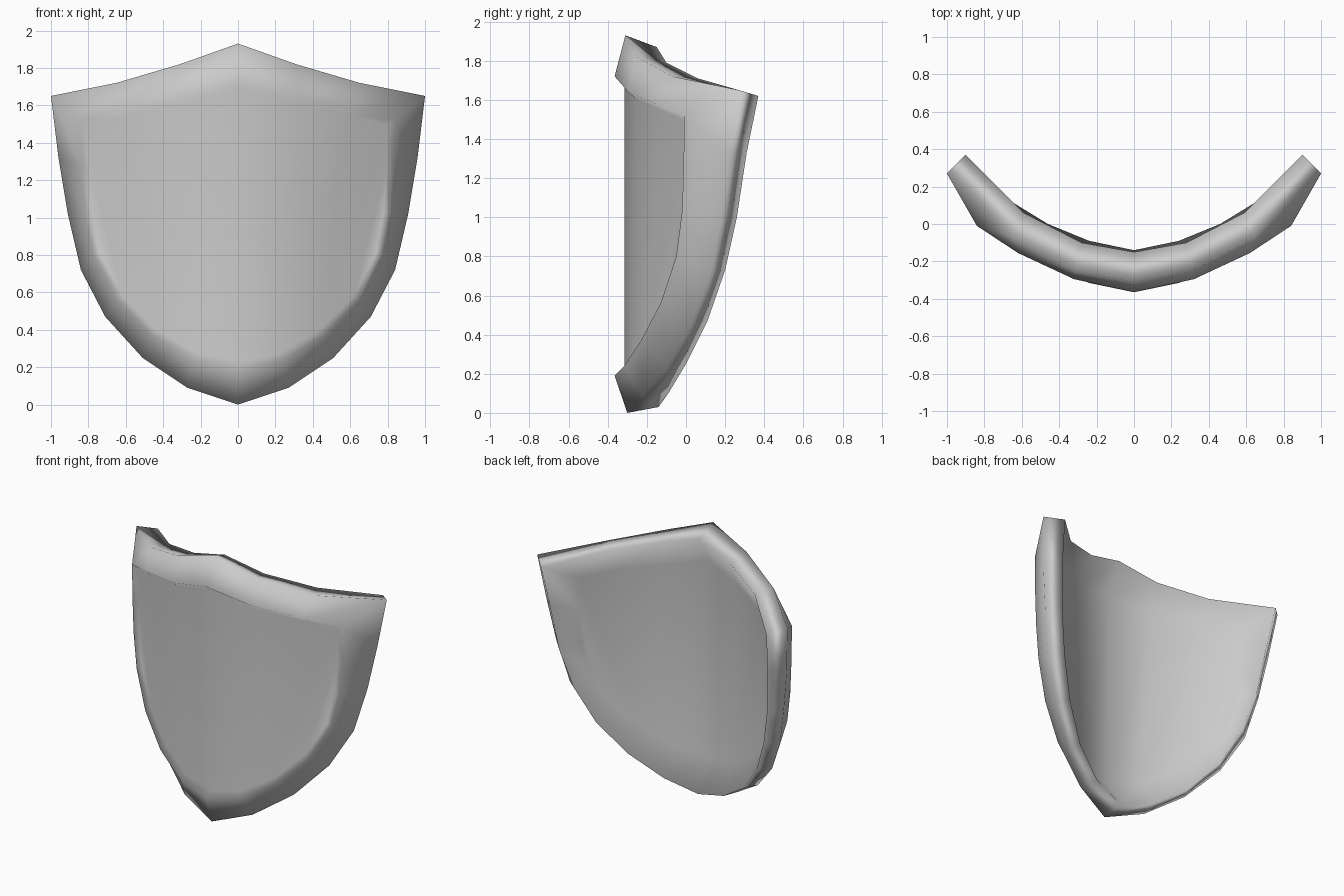
import bpy, bmesh

if "Cube" in bpy.data.objects:
    bpy.data.objects.remove(bpy.data.objects["Cube"])

# Half-outlines, running from top peak -> upper corner -> down the side -> bottom tip
outer_front = [(0, -.31, 1.93), (.31, -.25, 1.82), (.65, -.07, 1.72), (1, .27, 1.65),
               (.96, .22, 1.32), (.91, .18, 1.02), (.84, .125, .72), (.71, .03, .47),
               (.51, -.09, .25), (.27, -.22, .09), (0, -.30, 0)]
rim_ridge = [(0, -.365, 1.72), (.32, -.295, 1.64), (.62, -.155, 1.58), (.84, -.01, 1.52),
             (.835, -.012, 1.27), (.82, -.02, 1.03), (.775, -.05, .80), (.65, -.13, .56),
             (.46, -.23, .37), (.24, -.315, .24), (0, -.365, .19)]
outer_back = [(0, -.15, 1.87), (.28, -.10, 1.79), (.59, .06, 1.71), (.90, .37, 1.62),
              (.87, .31, 1.33), (.83, .26, 1.0), (.76, .20, .73), (.64, .11, .47),
              (.46, 0, .25), (.24, -.09, .10), (0, -.14, .03)]


def inset(loop, scale, dy, side):
    """Shrink a half-outline towards the shield centre and push it back."""
    return [(x * scale, y + dy + side * x, .97 + (z - .97) * scale) for x, y, z in loop]


panel_front = inset(rim_ridge, .95, .05, -.045)
panel_back = inset(rim_ridge, .93, .105, .02)

bm = bmesh.new()


def ring(half):
    """Full closed loop from a half-outline by mirroring in x."""
    full = half + [(-x, y, z) for x, y, z in half[-2:0:-1]]
    return [bm.verts.new(p) for p in full]


rings = [ring(h) for h in (panel_front, rim_ridge, outer_front, outer_back, panel_back)]
n = len(rings[0])

# Raised rim: bridge consecutive loops
for a, b in zip(rings, rings[1:]):
    for i in range(n):
        j = (i + 1) % n
        bm.faces.new((a[i], a[j], b[j], b[i]))

# Curved front and back panels: vertical strips, mirrored left and right
strips = [(0, 1, 9, 10), (1, 2, 8, 9), (2, 3, 4, 7, 8), (4, 5, 6, 7)]
for r in (rings[0], rings[-1]):
    for s in strips:
        bm.faces.new([r[i] for i in s])
        bm.faces.new([r[-i % n] for i in reversed(s)])

bmesh.ops.recalc_face_normals(bm, faces=bm.faces)
for f in bm.faces:
    f.smooth = True
mesh = bpy.data.meshes.new("shield")
bm.to_mesh(mesh)
bm.free()
shield = bpy.data.objects.new("shield", mesh)
bpy.context.collection.objects.link(shield)

# Large faces lead the smooth shading
shield.modifiers.new("shading", 'WEIGHTED_NORMAL')
